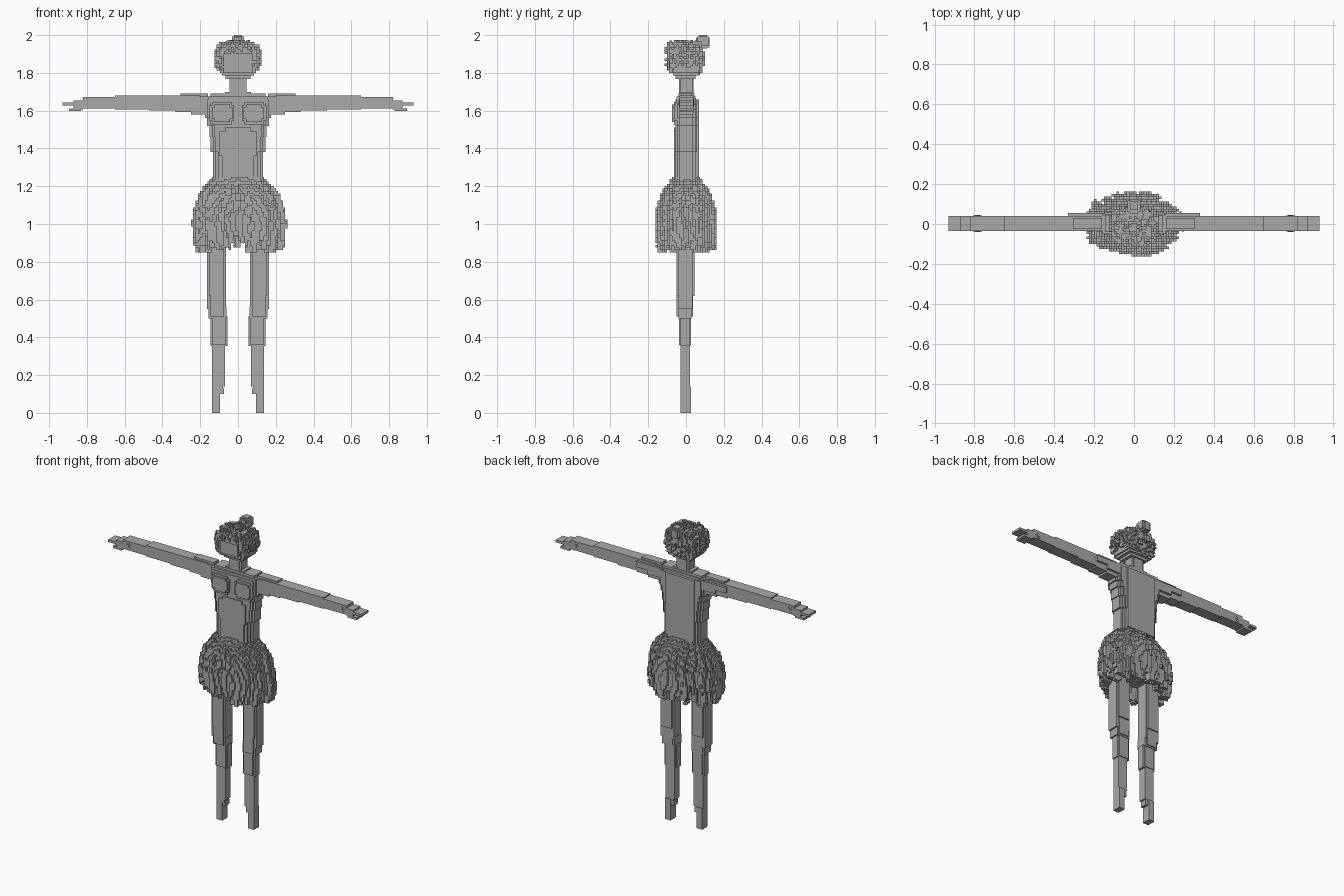
import bpy, bmesh, math, random
from mathutils import Vector

random.seed(4)
V = 0.0125  # voxel edge length
grey = bpy.data.materials.new("plain grey")
grey.diffuse_color = (0.4, 0.4, 0.4, 1)


def finish(name, bm):
    mesh = bpy.data.meshes.new(name)
    bm.to_mesh(mesh)
    bm.free()
    mesh.materials.append(grey)
    obj = bpy.data.objects.new(name, mesh)
    bpy.context.collection.objects.link(obj)
    return obj


def boxes(name, items, sides=(1,)):
    """Blocks given as x0, x1, y0, y1, z0, z1, repeated on the given sides."""
    bm = bmesh.new()
    for s in sides:
        for x0, x1, y0, y1, z0, z1 in items:
            vs = bmesh.ops.create_cube(bm, size=1)["verts"]
            for v in vs:
                v.co = Vector((s * ((x0 + x1) / 2 + v.co.x * (x1 - x0)),
                               (y0 + y1) / 2 + v.co.y * (y1 - y0),
                               (z0 + z1) / 2 + v.co.z * (z1 - z0)))
    return finish(name, bm)


def voxels(name, inside, lo, hi):
    """Surface of all cells whose centre satisfies inside(x, y, z)."""
    a = [round(c / V) for c in lo]
    b = [round(c / V) for c in hi]
    cells = {(i, j, k) for i in range(a[0], b[0]) for j in range(a[1], b[1])
             for k in range(a[2], b[2])
             if inside((i + .5) * V, (j + .5) * V, (k + .5) * V)}
    bm = bmesh.new()
    verts = {}

    def vert(p):
        if p not in verts:
            verts[p] = bm.verts.new([c * V for c in p])
        return verts[p]

    for c in cells:
        for ax in range(3):
            for d in (0, 1):
                n = list(c)
                n[ax] += 2 * d - 1
                if tuple(n) in cells:
                    continue
                u, w = (ax + 1) % 3, (ax + 2) % 3
                ring = []
                for du, dw in ((0, 0), (1, 0), (1, 1), (0, 1)):
                    p = list(c)
                    p[ax] += d
                    p[u] += du
                    p[w] += dw
                    ring.append(vert(tuple(p)))
                bm.faces.new(ring if d else ring[::-1])
    return finish(name, bm)


def lerp(table, z):
    for (z0, r0), (z1, r1) in zip(table, table[1:]):
        if z0 <= z <= z1:
            return r0 + (r1 - r0) * (z - z0) / (z1 - z0)
    return table[-1][1] if z > table[-1][0] else table[0][1]


# Feet, shins, knees and thighs
boxes("legs", [
    (.095, .137, -.03, .026, 0, .14),
    (.075, .12, -.025, .02, .10, .13),
    (.08, .137, -.03, .02, .12, .15),
    (.07, .137, -.03, .02, .14, .37),
    (.056, .146, -.028, .018, .355, .51),
    (.066, .134, -.038, .026, .36, .51),
    (.062, .155, -.04, .03, .50, .56),
    (.074, .146, -.05, .036, .51, .64),
    (.064, .165, -.04, .034, .55, 1.1),
    (.075, .154, -.05, .045, .62, 1.1)], (1, -1))

# Torso: every level is a wide shallow block around narrower deeper ones
levels = [(1.0, 1.25, .13), (1.24, 1.38, .133), (1.38, 1.46, .145),
          (1.46, 1.52, .152), (1.52, 1.56, .163), (1.56, 1.66, .175)]
torso = []
for z0, z1, w in levels:
    torso += [(-w, w, -.034, .036, z0, z1),
              (-w + .014, w - .014, -.046, .05, z0, z1),
              (-w + .027, w - .027, -.055, .059, z0, z1)]
torso += [(-.085, .085, -.064, .0, 1.24, 1.38),
          (-.097, .097, -.064, .0, 1.36, 1.49),
          (-.07, .07, -.064, .0, 1.48, 1.51),
          (-.105, .105, .0, .068, 1.25, 1.66),
          (-.16, .16, -.05, .05, 1.64, 1.675),
          (-.145, .145, -.04, .045, 1.67, 1.69)]
boxes("torso", torso)

# Chest: stepped plates with clipped corners
boxes("chest", [
    (.02, .15, -.064, 0, 1.545, 1.63),
    (.035, .135, -.064, 0, 1.525, 1.645),
    (.03, .138, -.075, 0, 1.555, 1.618),
    (.042, .125, -.075, 0, 1.54, 1.632)], (1, -1))

boxes("neck", [
    (-.045, .045, -.03, .034, 1.68, 1.79),
    (-.032, .032, -.036, .04, 1.68, 1.79),
    (-.068, .068, -.036, .04, 1.68, 1.70)])

# Arms, tapering in steps towards the hands
boxes("arms", [
    (.13, .25, -.035, .04, 1.58, 1.675),
    (.20, .33, -.035, .04, 1.592, 1.68),
    (.30, .47, -.035, .04, 1.60, 1.68),
    (.45, .65, -.035, .04, 1.607, 1.68),
    (.63, .82, -.035, .04, 1.612, 1.672),
    (.80, .87, -.035, .04, 1.618, 1.655),
    (.85, .93, -.035, .04, 1.628, 1.643),
    (.83, .895, -.035, .04, 1.597, 1.612),
    (.82, .865, -.035, .04, 1.607, 1.63),
    (.16, .305, -.025, .03, 1.66, 1.692),
    (.13, .33, .02, .054, 1.63, 1.667),
    (.13, .25, .02, .054, 1.605, 1.64)], (1, -1))

# Small studs on both faces of the wrists
bm = bmesh.new()
for s in (1, -1):
    for r, h in ((.022, .078), (.012, .086)):
        g = bmesh.ops.create_cone(bm, cap_ends=True, segments=8,
                                  radius1=r, radius2=r, depth=h)
        for v in g["verts"]:
            v.co = Vector((s * .785 + v.co.x, .0025 + v.co.z, 1.641 - v.co.y))
bmesh.ops.recalc_face_normals(bm, faces=bm.faces)
finish("wrist_studs", bm)

# Head: nested blocks that round off jaw and crown
boxes("head", [
    (-.095, .095, -.075, .07, 1.80, 1.92),
    (-.08, .08, -.09, .07, 1.80, 1.93),
    (-.065, .065, -.097, .0, 1.815, 1.90),
    (-.085, .085, -.07, .065, 1.785, 1.94),
    (-.065, .065, -.055, .05, 1.768, 1.95)])

# Ragged hair shell over the crown, sides and back
def hair(x, y, z):
    q = (abs(x) / .116) ** 3.4 + (abs(y + .012) / .1) ** 3.4 \
        + (abs(z - 1.875) / .09) ** 3.4
    if y < -.05 and z < 1.905 and abs(x) < .072:
        return False
    if z < 1.835 + .02 * math.sin(x * 90 + y * 70) and y < .045:
        return False
    return q < 1.0 + random.choice((-.3, -.1, .1, .25))


voxels("hair", hair, (-.125, -.125, 1.78), (.125, .1, 1.975))
tufts = [(math.cos(i * 2.4) * r, math.sin(i * 2.4) * r - .015)
         for i, r in enumerate((.02, .03, .04, .05, .055, .06, .07, .075))]
boxes("hair_tufts", [(x - .007, x + .007, y - .007, y + .007, 1.93, 1.972)
                     for x, y in tufts])
boxes("hair_bun", [
    (-.032, .032, .06, .118, 1.942, 1.992),
    (-.02, .02, .052, .125, 1.935, 1.987),
    (-.02, .02, .07, .112, 1.93, 2.0),
    (-.045, .045, .03, .085, 1.925, 1.965)])

# Skirt: pleated bell with a hollow underside and a torn hem
WX = [(.84, .215), (.9, .228), (1.0, .24), (1.08, .228), (1.15, .205),
      (1.2, .175), (1.25, .13)]
WY = [(.84, .15), (.9, .155), (1.0, .161), (1.08, .15), (1.15, .13),
      (1.2, .105), (1.25, .068)]
PLEATS = 44
drop = [random.choice((.85, .865, .875, .89, .91)) for _ in range(PLEATS)]
push = [random.choice((-.013, 0, 0, .013)) for _ in range(PLEATS)]


def skirt(x, y, z):
    rx, ry = lerp(WX, z), lerp(WY, z)
    ang = math.atan2(y / ry, x / rx)
    wave = ang + .06 * math.sin(z * 25 + ang * 3)
    p = int((wave / math.tau % 1) * PLEATS) % PLEATS
    hem = drop[p] + (.03 if abs(x) < .04 else 0)
    fade = min(1, max(0, (1.25 - z) / .1))
    out = (push[p] + (.007 if p % 2 else -.007)) * fade
    r = math.hypot(x / (rx + out), y / (ry + out))
    if r > 1 or z < hem:
        return False
    return z > 1.17 or math.hypot(x / (rx - .045), y / (ry - .045)) > 1


voxels("skirt", skirt, (-.275, -.2, .8375), (.275, .2, 1.25))
boxes("hips", [(-.14, .14, -.05, .05, .93, 1.2),
               (-.11, .11, -.065, .065, .96, 1.2)])
